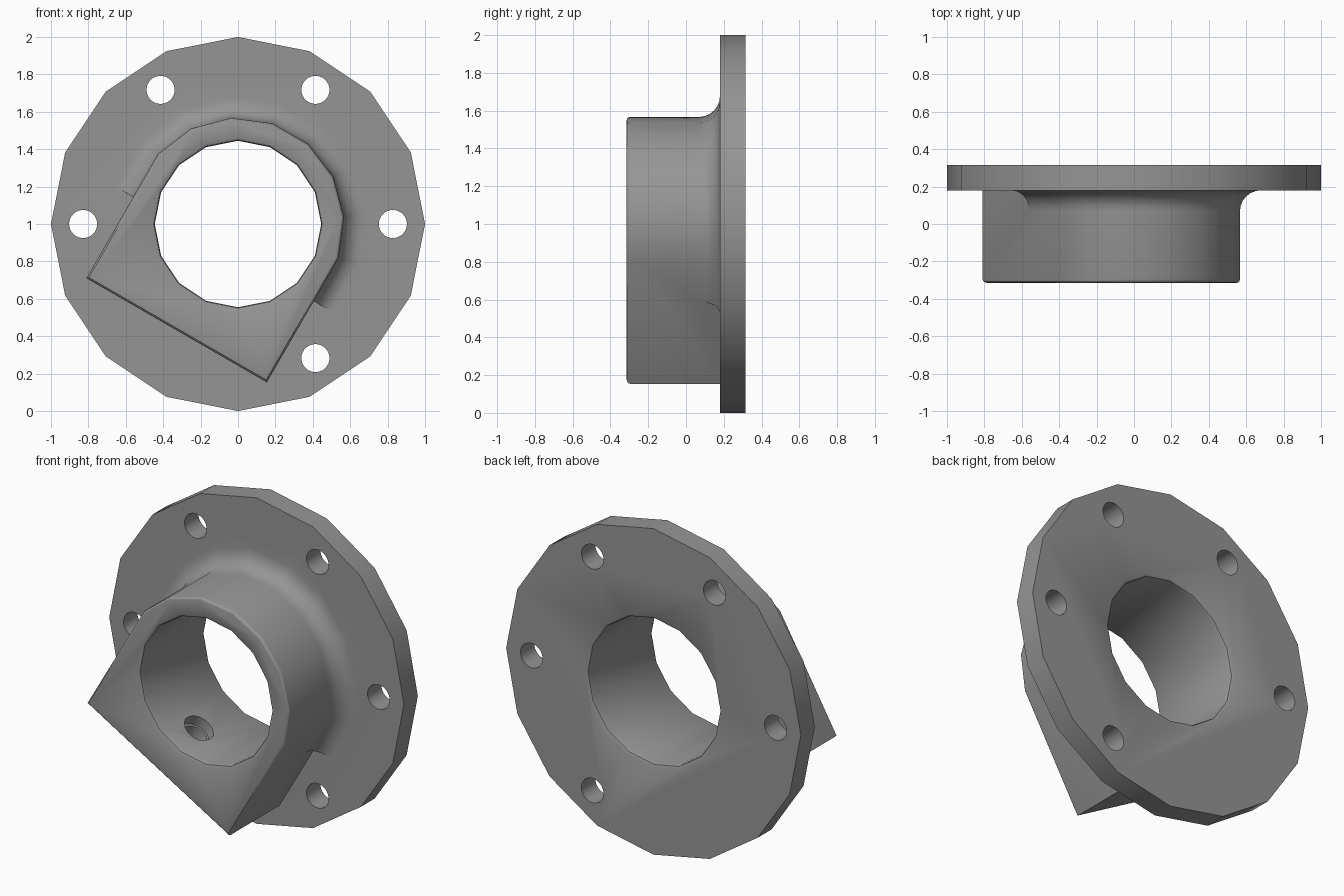
import bpy, bmesh
from math import sin, cos, pi, radians
from mathutils import Matrix, Vector

cube = bpy.data.objects.get("Cube")
if cube:
    bpy.data.objects.remove(cube, do_unlink=True)

FRONT, STEP, BACK = -0.315, 0.18, 0.315
APOTHEM, BLOCK, FILLET = 0.557, 0.656, 0.11
TILT = radians(-30)

grey = bpy.data.materials.new("cast_grey")
grey.use_nodes = True
colour = (0.3, 0.3, 0.3, 1)
grey.diffuse_color = colour
grey.node_tree.nodes["Principled BSDF"].inputs["Base Color"].default_value = colour


def loft(name, rings, closed=False, bevel_front=0):
    """Join equal rings of points; cap both ends or close into a loop."""
    bm = bmesh.new()
    loops = [[bm.verts.new(p) for p in ring] for ring in rings]
    n = len(loops[0])
    pairs = list(zip(loops, loops[1:]))
    for a, b in pairs:
        for i in range(n):
            j = (i + 1) % n
            bm.faces.new((a[i], a[j], b[j], b[i]))
    bm.faces.new(loops[0][::-1])
    bm.faces.new(loops[-1])
    bmesh.ops.recalc_face_normals(bm, faces=bm.faces)
    if bevel_front:
        rim = [e for e in bm.edges if all(v.co.y < FRONT + 0.001 for v in e.verts)]
        bmesh.ops.bevel(bm, geom=rim, offset=bevel_front, segments=3,
                        profile=0.5, affect='EDGES')
    mesh = bpy.data.meshes.new(name)
    bm.to_mesh(mesh)
    bm.free()
    mesh.materials.append(grey)
    obj = bpy.data.objects.new(name, mesh)
    bpy.context.collection.objects.link(obj)
    return obj


def turned(name, profile, sides, x=0, z=1):
    """Solid turned about an axis along y, from (radius, y) pairs."""
    return loft(name, [[(x + r * cos(2 * pi * i / sides), y, z + r * sin(2 * pi * i / sides))
                        for i in range(sides)] for r, y in profile])


def tilted(u, v, y):
    return (u * cos(TILT) - v * sin(TILT), y, 1 + u * sin(TILT) + v * cos(TILT))


def arch(offset, tail):
    """Half polygon with straight legs, in the tilted frame."""
    a = APOTHEM + offset
    r = a / cos(pi / 16)
    arc = [(r * cos(pi / 16 + k * pi / 8), r * sin(pi / 16 + k * pi / 8)) for k in range(8)]
    return [(a, -tail)] + arc + [(-a, -tail)]


def combine(target, tool, operation):
    bpy.context.view_layer.objects.active = target
    mod = target.modifiers.new("combine", 'BOOLEAN')
    mod.operation = operation
    mod.solver = 'EXACT'
    mod.object = tool
    bpy.ops.object.modifier_apply(modifier=mod.name)
    bpy.data.objects.remove(tool, do_unlink=True)


# Sixteen-sided flange
body = turned("flanged_housing", [(1, STEP), (1, BACK)], 16)

# Arched boss with a square foot and a softened front rim
boss = loft("boss", [[tilted(u, v, y) for u, v in arch(0, BLOCK)]
                     for y in (FRONT, STEP + 0.05)], bevel_front=0.02)

# Concave fillet around the arch, stopping on the straight legs
section = [(-0.03, STEP + 0.03), (-0.03, STEP - FILLET)]
section += [(FILLET * (1 - cos(t * pi / 12)), STEP - FILLET + FILLET * sin(t * pi / 12))
            for t in range(7)]
section += [(FILLET, STEP + 0.03)]
paths = [[tilted(u, v, y) for u, v in arch(e, 0.155)] for e, y in section]
fillet = loft("fillet", list(zip(*paths)))

combine(body, boss, 'UNION')
combine(body, fillet, 'UNION')

# Main bore with eased rims
bore = turned("bore", [(0.475, FRONT - 0.01), (0.463, FRONT), (0.45, FRONT + 0.007),
                       (0.445, FRONT + 0.02), (0.445, BACK - 0.02), (0.45, BACK - 0.007),
                       (0.463, BACK), (0.475, BACK + 0.01)], 16)
combine(body, bore, 'DIFFERENCE')

# Five bolt holes
for degrees in (0, 60, 120, 180, 300):
    a = radians(degrees)
    hole = turned("bolt_hole", [(0.075, STEP - 0.1), (0.075, BACK + 0.1)], 32,
                  0.828 * cos(a), 1 + 0.828 * sin(a))
    combine(body, hole, 'DIFFERENCE')

# Stepped cross hole through the foot
middle = (FRONT + STEP) / 2
steps = [(0.09, 0.3), (0.09, 0.5), (0.075, 0.5), (0.075, 0.75)]
cross = loft("cross_hole", [[tilted(r * cos(pi * i / 16), -d, middle + r * sin(pi * i / 16))
                             for i in range(32)] for r, d in steps])
combine(body, cross, 'DIFFERENCE')

bpy.ops.object.select_all(action='DESELECT')
body.select_set(True)
bpy.context.view_layer.objects.active = body
bpy.ops.object.shade_smooth_by_angle(angle=radians(30))
